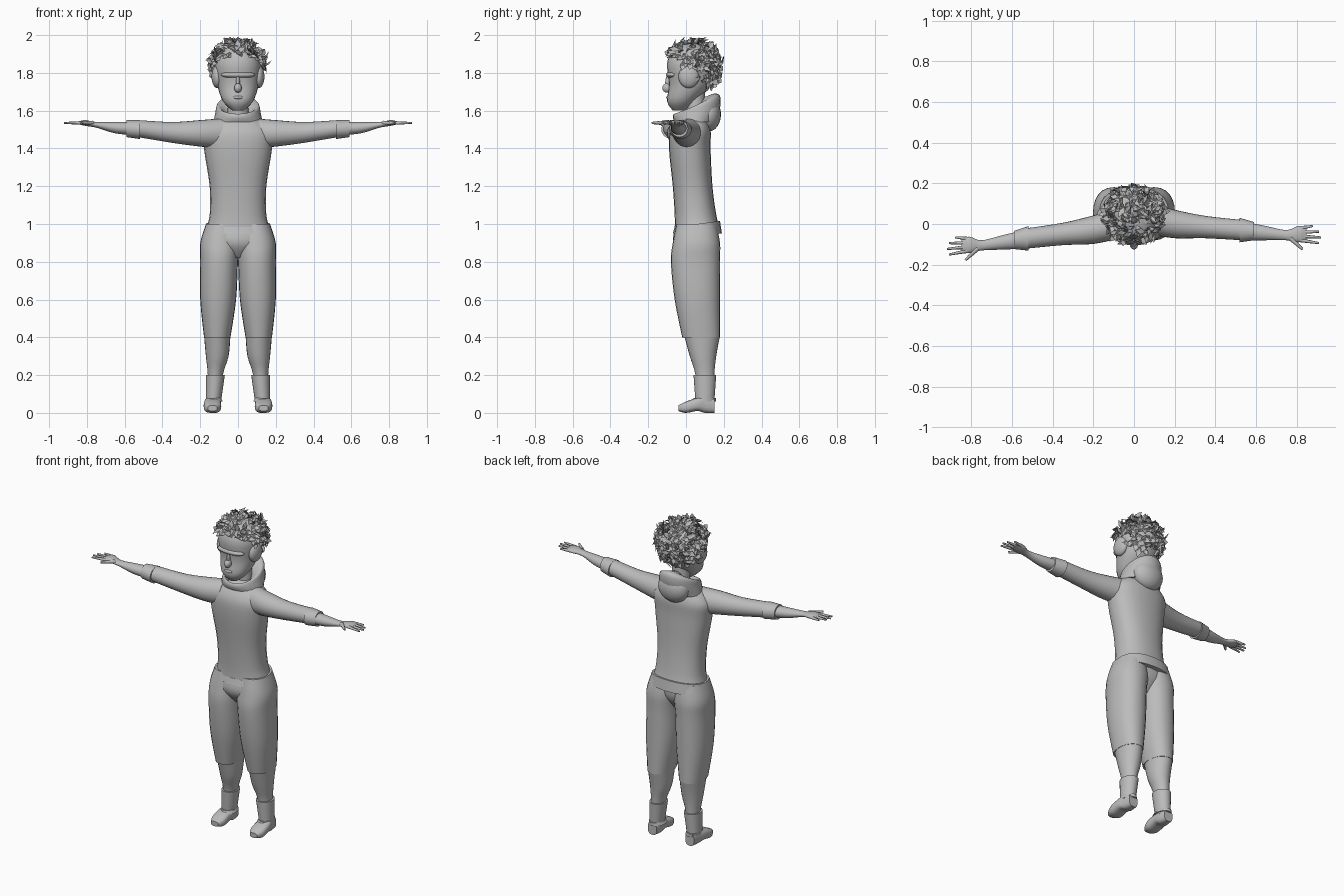
import bpy, bmesh, math, random
from mathutils import Matrix, Vector

random.seed(4)
cube = bpy.data.objects.get("Cube")
if cube:
    bpy.data.objects.remove(cube)

# One flat grey for the whole figure
shade = (.5, .5, .5, 1)
grey = bpy.data.materials.new("plain grey")
grey.use_nodes = True
grey.diffuse_color = shade
grey.node_tree.nodes["Principled BSDF"].inputs["Base Color"].default_value = shade


def finish(name, bm, smooth=True):
    """Turn the working mesh into a named, shaded object."""
    bmesh.ops.recalc_face_normals(bm, faces=bm.faces)
    mesh = bpy.data.meshes.new(name)
    bm.to_mesh(mesh)
    bm.free()
    mesh.materials.append(grey)
    if smooth:
        mesh.shade_smooth()
        mesh.set_sharp_from_angle(angle=math.radians(50))
    obj = bpy.data.objects.new(name, mesh)
    bpy.context.collection.objects.link(obj)


def place(x, y, z, side=1, arm=False):
    """Mirror a left-hand point; the right arm reaches further forward."""
    if arm and side < 0:
        y -= .02 + .04 * x
    return Vector((x * side, y, z))


def flowing(keys, steps=4):
    """Smooth curve of cross-sections passing through every key."""
    keys = [Vector(key) for key in keys]
    padded = [keys[0], *keys, keys[-1]]
    for before, start, end, after in zip(padded, padded[1:], padded[2:], padded[3:]):
        for step in range(steps):
            t = step / steps
            leave, arrive = (end - before) / 2, (after - start) / 2
            gap = end - start
            yield start + leave * t + (gap * 3 - leave * 2 - arrive) * t**2 \
                + (leave + arrive - gap * 2) * t**3
    yield keys[-1]


def loft(name, keys, axis='z', side=1, arm=False, power=2, tilt=0, sides=24):
    """Skin rounded sections given as (position, low a, high a, low b, high b)."""
    bm = bmesh.new()
    loops = []
    sections = list(flowing(keys))
    for index, (p, a_low, a_high, b_low, b_high) in enumerate(sections):
        lean = tilt * index / len(sections)
        loop = []
        for i in range(sides):
            angle = math.tau * i / sides
            c, s = (math.copysign(abs(f(angle)) ** (2 / power), f(angle)) for f in (math.cos, math.sin))
            a = (a_low + a_high + (a_high - a_low) * c) / 2
            b = (b_low + b_high + (b_high - b_low) * s) / 2
            h = p + lean * s
            point = {'z': (a, b, h), 'x': (h, a, b), 'y': (a, h, b)}[axis]
            loop.append(bm.verts.new(place(*point, side, arm)))
        loops.append(loop)
    for low, high in zip(loops, loops[1:]):
        for i in range(sides):
            bm.faces.new((low[i - 1], low[i], high[i], high[i - 1]))
    bm.faces.new(loops[0])
    bm.faces.new(loops[-1])
    finish(name, bm)


def centred(name, rows, **options):
    """Upright loft from (height, half width, front, back) rows."""
    loft(name, [(z, -w, w, front, back) for z, w, front, back in rows], **options)


def ball(name, centre, radii):
    bm = bmesh.new()
    bmesh.ops.create_uvsphere(bm, u_segments=24, v_segments=16, radius=1)
    bmesh.ops.scale(bm, vec=radii, verts=bm.verts)
    bmesh.ops.translate(bm, vec=centre, verts=bm.verts)
    finish(name, bm)


def digit(name, root, tip, thickness, side):
    """Tapered finger between two points."""
    start, end = (place(*p, side, True) for p in (root, tip))
    along = end - start
    bm = bmesh.new()
    bmesh.ops.create_cone(bm, cap_ends=True, segments=8, radius1=thickness,
                          radius2=thickness / 2, depth=along.length)
    turn = along.to_track_quat('Z', 'Y').to_matrix().to_4x4()
    bmesh.ops.transform(bm, verts=bm.verts, matrix=Matrix.Translation((start + end) / 2) @ turn)
    finish(name, bm)


# Sweater body and its hem band
centred("sweater_body", [
    (.97, .17, -.06, .18), (1.05, .15, -.06, .16), (1.2, .15, -.07, .14),
    (1.4, .18, -.09, .13), (1.5, .18, -.08, .13), (1.58, .08, -.02, .1)], power=2.3)
centred("sweater_hem", [(.95, .18, -.07, .19), (1, .17, -.06, .18)], power=2.3, tilt=.02)

# Hood: collar rising towards the back, with a bag hanging behind
centred("hood_collar", [
    (1.54, .13, -.06, .15), (1.59, .12, -.07, .18), (1.63, .11, -.06, .18),
    (1.62, .08, -.04, .15), (1.58, .05, 0, .1)], tilt=.1)
ball("hood_bag", (0, .12, 1.58), (.1, .065, .09))

# Trouser seat joining the legs
centred("trouser_seat", [(.82, .03, -.02, .11), (.9, .18, -.07, .16), (1, .17, -.05, .16)])

# Head, neck and face
centred("neck", [(1.5, .06, 0, .1), (1.7, .05, 0, .1)])
centred("head", [
    (1.6, .03, -.07, 0), (1.65, .08, -.1, .05), (1.74, .11, -.09, .13),
    (1.85, .12, -.1, .15), (1.92, .08, -.07, .11), (1.95, .03, -.02, .06)], power=2.2)
ball("nose", (0, -.1, 1.72), (.02, .025, .025))
ball("nose_bridge", (0, -.09, 1.75), (.01, .02, .04))
ball("lips", (0, -.09, 1.67), (.03, .015, .01))
ball("brow", (0, -.07, 1.79), (.09, .035, .02))

for side, word in ((1, "left"), (-1, "right")):
    ball(word + "_ear_pad", (side * .11, .015, 1.78), (.03, .055, .06))

    # Trouser leg, shin, sock and strapped shoe
    loft(word + "_trouser_leg", [
        (.4, .04, .18, -.02, .18), (.6, .01, .2, -.06, .18), (.8, 0, .2, -.08, .18),
        (.9, -.01, .2, -.07, .18), (1, 0, .17, -.05, .16)], side=side, power=2.2)
    loft(word + "_shin", [
        (.41, .04, .18, -.01, .18), (.3, .05, .17, .02, .16),
        (.2, .08, .16, .05, .15), (.05, .09, .16, .06, .15)], side=side)
    loft(word + "_sock", [(.2, .07, .17, .04, .16), (.06, .09, .17, .05, .15)], side=side)
    loft(word + "_shoe", [
        (-.04, .11, .16, .01, .04), (0, .09, .18, 0, .06), (.06, .09, .18, .01, .08),
        (.1, .09, .17, 0, .09), (.15, .1, .16, 0, .08)], 'y', side, power=2.8)
    loft(word + "_shoe_strap", [(.06, .08, .17, .03, .16), (.08, .09, .17, .04, .16)], side=side)

    # Sleeve, rolled cuff, and the bare forearm running into the palm
    loft(word + "_sleeve", [
        (.08, -.05, .1, 1.4, 1.56), (.2, -.07, .07, 1.41, 1.55),
        (.35, -.07, .04, 1.43, 1.54), (.53, -.08, .02, 1.46, 1.55)], 'x', side, True)
    loft(word + "_cuff", [(.52, -.09, .03, 1.45, 1.55), (.59, -.08, .01, 1.46, 1.55)], 'x', side, True)
    loft(word + "_forearm", [
        (.55, -.08, .01, 1.47, 1.54), (.65, -.08, -.01, 1.48, 1.54), (.75, -.08, -.03, 1.51, 1.54),
        (.81, -.09, -.01, 1.52, 1.55), (.85, -.08, -.02, 1.53, 1.54)], 'x', side, True)

    # Four fanned fingers and a thumb
    palm = 1.535
    for n in range(4):
        reach = .92 - .01 * (n - 2) ** 2
        digit(f"{word}_finger_{n + 1}", (.82, -.02 - .02 * n, palm),
              (reach, -.01 - .028 * n, palm), .01, side)
    digit(word + "_thumb", (.77, -.07, palm), (.83, -.125, palm), .012, side)

# Hair: a rough cap covered in loose flat tufts
centre = Vector((0, .04, 1.835))
size = Vector((.125, .13, .12))


def on_scalp(n):
    """The hairline is high in front and low behind."""
    return n.z > -.25 - .8 * n.y


def random_direction():
    return Vector([random.gauss(0, 1) for _ in range(3)]).normalized()


bm = bmesh.new()
bmesh.ops.create_icosphere(bm, subdivisions=4, radius=1)
bald = [v for v in bm.verts if not on_scalp(v.co)]
bmesh.ops.delete(bm, geom=bald, context='VERTS')
for v in bm.verts:
    v.co = centre + v.co * size * random.uniform(.97, 1.04)
finish("hair_cap", bm, smooth=False)

bm = bmesh.new()
for normal in filter(on_scalp, [random_direction() for _ in range(400)]):
    crown = normal.z > .4
    sweep = random_direction()
    sweep = (sweep - normal * sweep.dot(normal)).normalized()
    droop = Vector((normal.x * .3, 0, 0 if crown else -.35))
    flow = (normal * (.45 if crown else .2) + sweep * .7 + droop).normalized()
    across = flow.cross(normal).normalized() * random.uniform(.012, .022)
    root = centre + normal * size
    tip = root + flow * random.uniform(.04, .07)
    tip.z = min(tip.z, 2)
    middle = (root + tip) / 2 + normal * .012
    outline = [bm.verts.new(p) for p in (
        root - across, root + across, middle + across * .8, tip, middle - across * .8)]
    ridge = bm.verts.new(root + normal * .014)
    for i in range(len(outline)):
        bm.faces.new((outline[i - 1], outline[i], ridge))
    bm.faces.new(outline)
finish("hair_tufts", bm, smooth=False)
